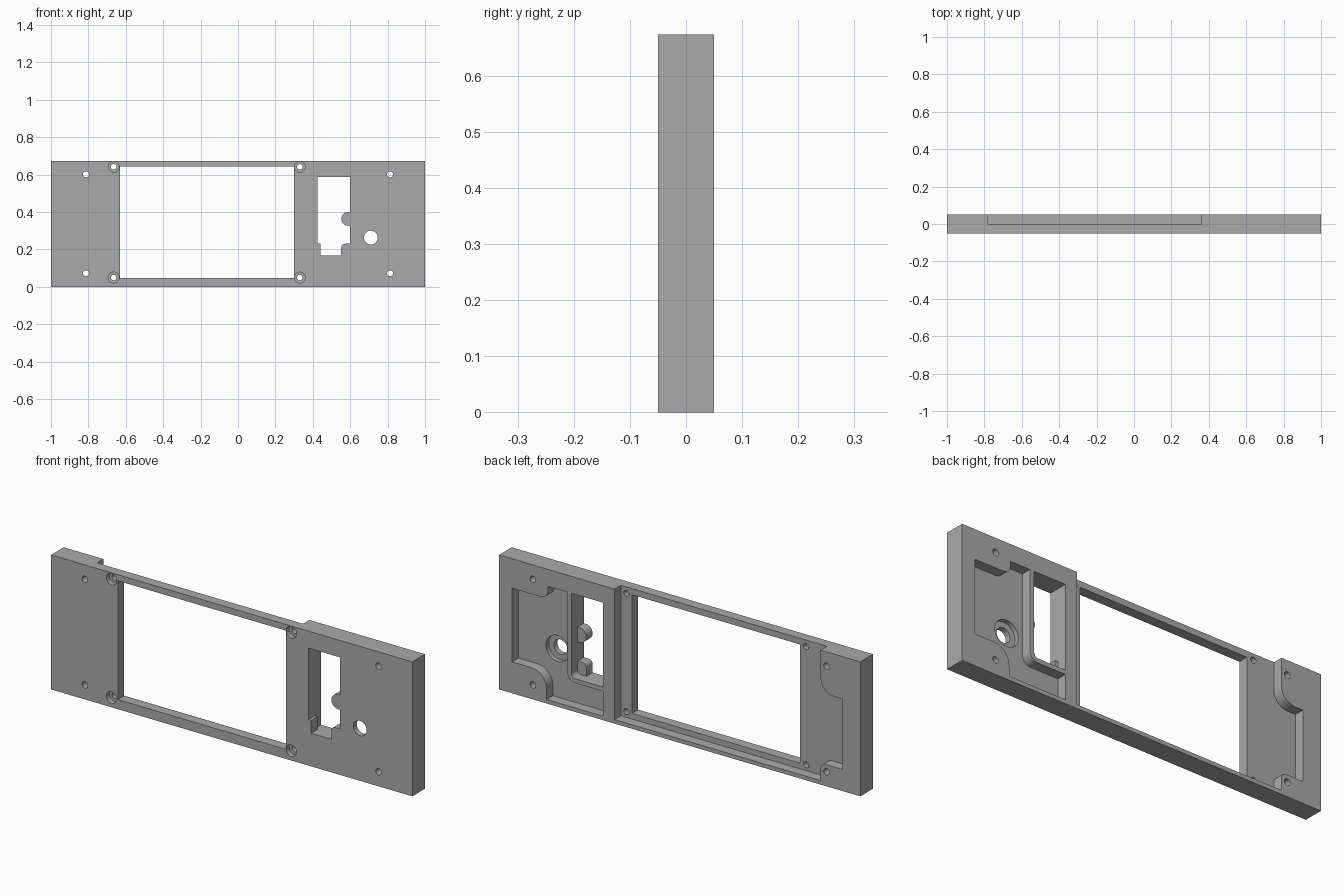
import bpy, bmesh, math
from mathutils import Vector

if "Cube" in bpy.data.objects:
    bpy.data.objects.remove(bpy.data.objects["Cube"], do_unlink=True)

HEIGHT = 0.673
FRONT, FLOOR, BACK = -0.05, 0.0, 0.05
OVER = 0.02  # how far cutters overshoot a surface


def rounded(points, steps=8):
    """Outline from (x, z) or (x, z, radius) right-angle corners."""
    out = []
    for i, p in enumerate(points):
        here = Vector(p[:2])
        if len(p) == 2:
            out.append(here)
            continue
        r = p[2]
        u = (Vector(points[i - 1][:2]) - here).normalized()
        v = (Vector(points[(i + 1) % len(points)][:2]) - here).normalized()
        centre = here + (u + v) * r
        for k in range(steps + 1):
            a = math.pi / 2 * k / steps
            out.append(centre - r * (v * math.cos(a) + u * math.sin(a)))
    return out


def rect(x0, x1, z0, z1):
    return [Vector(p) for p in ((x0, z0), (x1, z0), (x1, z1), (x0, z1))]


def circle(x, z, r, sides=32):
    return [Vector((x + r * math.cos(math.tau * k / sides),
                    z + r * math.sin(math.tau * k / sides))) for k in range(sides)]


def prism(name, outline, y0, y1):
    """Extrude an x-z outline along y."""
    bm = bmesh.new()
    face = bm.faces.new([bm.verts.new((p.x, y0, p.y)) for p in outline])
    ext = bmesh.ops.extrude_face_region(bm, geom=[face])
    moved = [g for g in ext["geom"] if isinstance(g, bmesh.types.BMVert)]
    bmesh.ops.translate(bm, verts=moved, vec=(0, y1 - y0, 0))
    bmesh.ops.recalc_face_normals(bm, faces=bm.faces)
    mesh = bpy.data.meshes.new(name)
    bm.to_mesh(mesh)
    bm.free()
    obj = bpy.data.objects.new(name, mesh)
    bpy.context.collection.objects.link(obj)
    return obj


panel = prism("faceplate", rect(-1, 1, 0, HEIGHT), FRONT, BACK)
cutters = []


def cut(name, outline, y0, y1):
    obj = prism(name, outline, y0, y1)
    obj.hide_render = True
    cutters.append(obj)


# Wide rear recess, open at the top, with a side bay between two screw pads
cut("rear_recess", rounded([
    (0.36, 0.02), (0.36, HEIGHT + OVER), (-0.78, HEIGHT + OVER),
    (-0.78, 0.46, 0.075), (-0.9, 0.46), (-0.9, 0.108),
    (-0.78, 0.108, 0.025), (-0.78, 0.02)]), FLOOR, BACK + OVER)

# Rear pocket that leaves two screw pads and a thin wall round the socket
cut("rear_pocket", rounded([
    (0.928, 0.157), (0.928, 0.525), (0.73, 0.525, 0.04), (0.73, 0.588),
    (0.622, 0.588), (0.622, 0.144, 0.045), (0.424, 0.144), (0.424, 0.02),
    (0.737, 0.02), (0.737, 0.157, 0.085)]), FLOOR, BACK + OVER)

# Socket: full rectangle behind, shaped opening with pegs in front
cut("socket_recess", rounded([
    (0.424, 0.588), (0.424, 0.166), (0.6, 0.166, 0.023), (0.6, 0.588)]),
    FLOOR, BACK + OVER)
cut("socket_opening", rounded([
    (0.424, 0.588), (0.424, 0.23), (0.44, 0.23), (0.44, 0.166),
    (0.552, 0.166), (0.552, 0.23, 0.02), (0.6, 0.23), (0.6, 0.326),
    (0.552, 0.326, 0.037), (0.552, 0.4, 0.037), (0.6, 0.4), (0.6, 0.588)]),
    FRONT - OVER, FLOOR + OVER)

# Display window
cut("window", rect(-0.63, 0.3, 0.048, 0.642), FRONT - OVER, FLOOR + OVER)

# Counterbored screw holes at the window corners
for x in (-0.665, 0.33):
    for z in (0.049, 0.641):
        cut("window_screw_hole", circle(x, z, 0.015, 24), FRONT - OVER, FLOOR + OVER)
        cut("window_counterbore", circle(x, z, 0.029), FRONT - OVER, FRONT + 0.025)

# Mounting holes near the ends
for x in (-0.813, 0.813):
    for z in (0.072, 0.601):
        cut("mounting_hole", circle(x, z, 0.016, 24), FRONT - OVER, BACK + OVER)

# Round button hole with a shallow seat behind it
cut("button_hole", circle(0.71, 0.263, 0.037), FRONT - OVER, FLOOR + OVER)
cut("button_seat", circle(0.71, 0.263, 0.065), FLOOR - 0.022, FLOOR + OVER)

# Carve the panel, then drop the cutters
for c in cutters:
    mod = panel.modifiers.new(c.name, "BOOLEAN")
    mod.operation = "DIFFERENCE"
    mod.solver = "EXACT"
    mod.object = c
bpy.context.view_layer.update()
carved = bpy.data.meshes.new_from_object(
    panel.evaluated_get(bpy.context.evaluated_depsgraph_get()))
panel.modifiers.clear()
panel.data = carved
for c in cutters:
    bpy.data.objects.remove(c, do_unlink=True)

# One grey finish
grey = bpy.data.materials.new("plain_grey")
grey.use_nodes = True
colour = (0.4, 0.4, 0.4, 1)
grey.diffuse_color = colour
grey.node_tree.nodes["Principled BSDF"].inputs["Base Color"].default_value = colour
panel.data.materials.clear()
panel.data.materials.append(grey)

# Smooth arcs, crisp corners
bpy.ops.object.select_all(action="DESELECT")
panel.select_set(True)
bpy.context.view_layer.objects.active = panel
bpy.ops.object.shade_smooth_by_angle(angle=math.radians(30))
